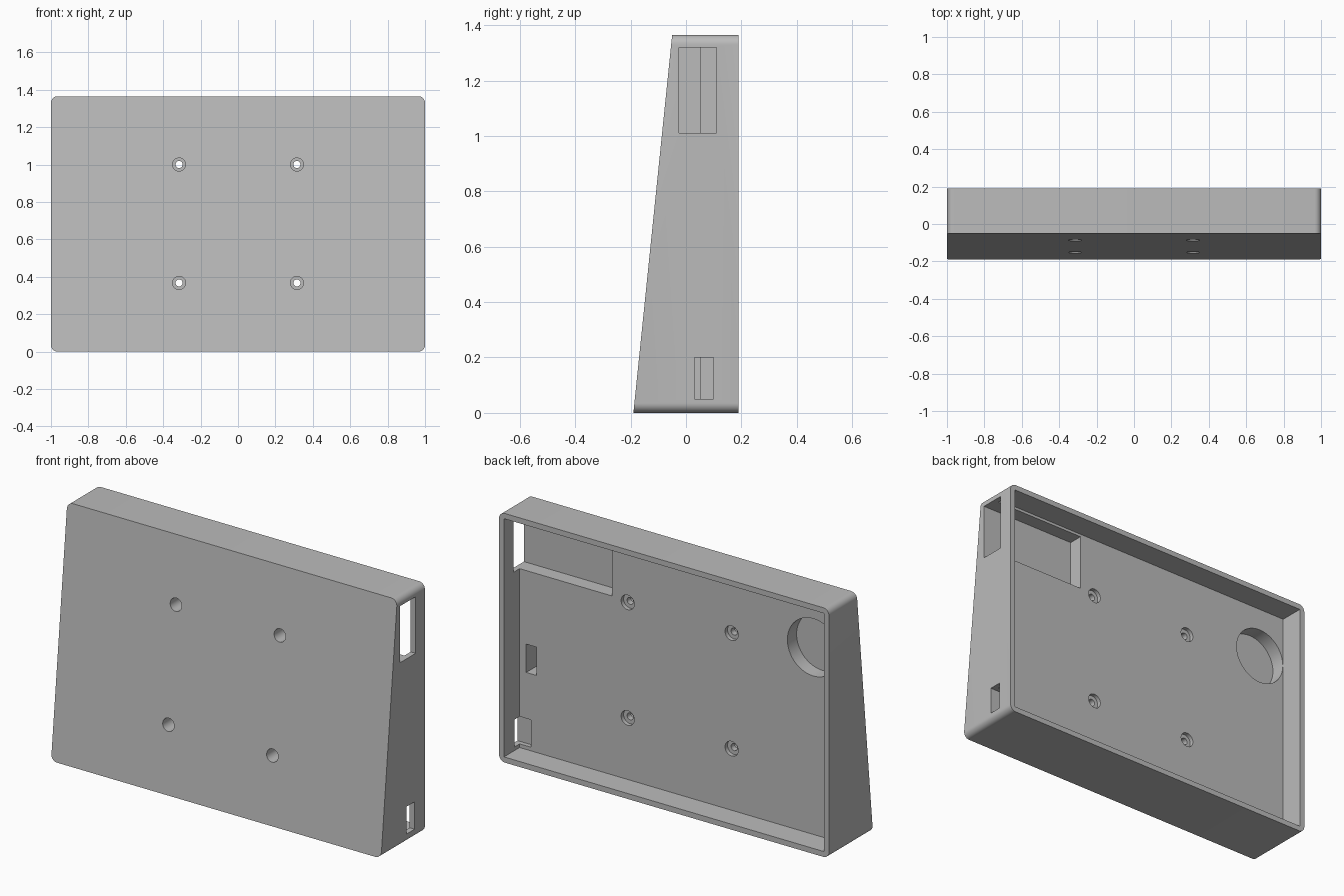
import bpy, bmesh, math
from mathutils import Matrix, Vector

cube = bpy.data.objects.get("Cube")
if cube:
    bpy.data.objects.remove(cube, do_unlink=True)

HEIGHT, BACK, FLOOR, WALL, RADIUS = 1.365, 0.19, 0.055, 0.03, 0.035
FRONT_LOW, FRONT_HIGH = -0.19, -0.05

grey = bpy.data.materials.new("plain grey")
grey.use_nodes = True
grey.diffuse_color = (0.5, 0.5, 0.5, 1)
grey.node_tree.nodes["Principled BSDF"].inputs["Base Color"].default_value = (0.5, 0.5, 0.5, 1)


def finish(name, bm):
    bmesh.ops.recalc_face_normals(bm, faces=bm.faces)
    mesh = bpy.data.meshes.new(name)
    bm.to_mesh(mesh)
    bm.free()
    obj = bpy.data.objects.new(name, mesh)
    bpy.context.collection.objects.link(obj)
    mesh.materials.append(grey)
    return obj


def box(name, x, y, z):
    bm = bmesh.new()
    size = [b - a for a, b in (x, y, z)]
    mid = Vector([(a + b) / 2 for a, b in (x, y, z)])
    bmesh.ops.create_cube(bm, size=1, matrix=Matrix.Translation(mid) @ Matrix.Diagonal((*size, 1)))
    return finish(name, bm)


def bore(name, x, z, radius, y0, y1, sides=48):
    bm = bmesh.new()
    place = Matrix.Translation((x, (y0 + y1) / 2, z)) @ Matrix.Rotation(math.pi / 2, 4, 'X')
    bmesh.ops.create_cone(bm, cap_ends=True, segments=sides, radius1=radius,
                          radius2=radius, depth=y1 - y0, matrix=place)
    return finish(name, bm)


def cut(target, cutter):
    mod = target.modifiers.new("cut", 'BOOLEAN')
    mod.operation, mod.solver, mod.object = 'DIFFERENCE', 'EXACT', cutter
    bpy.context.view_layer.objects.active = target
    bpy.ops.object.modifier_apply(modifier=mod.name)
    bpy.data.objects.remove(cutter, do_unlink=True)


# Wedge body: rounded rectangle whose front outline lies on the sloping plane
outline = []
for i, (sx, top) in enumerate([(1, 1), (-1, 1), (-1, 0), (1, 0)]):
    cx = sx * (1 - RADIUS)
    cz = HEIGHT - RADIUS if top else RADIUS
    for k in range(9):
        a = math.pi / 2 * (i + k / 8)
        outline.append((cx + RADIUS * math.cos(a), cz + RADIUS * math.sin(a)))
bm = bmesh.new()
front = [bm.verts.new((x, FRONT_LOW + (FRONT_HIGH - FRONT_LOW) * z / HEIGHT, z)) for x, z in outline]
back = [bm.verts.new((x, BACK, z)) for x, z in outline]
bm.faces.new(front)
bm.faces.new(back[::-1])
for i in range(len(outline)):
    j = (i + 1) % len(outline)
    bm.faces.new((front[i], front[j], back[j], back[i]))
case = finish("wedge_case", bm)

# Open back cavity
cut(case, box("cavity", (WALL - 1, 1 - WALL), (FLOOR, 0.3), (WALL, HEIGHT - WALL)))

# Side ports that run on as pockets in the cavity floor
cut(case, box("upper_port", (0.41, 1.1), (-0.025, 0.11), (1.01, 1.32)))
cut(case, box("lower_port", (0.9, 1.1), (0.03, 0.1), (0.05, 0.2)))

# Small deep slot and round recess in the cavity floor
cut(case, box("deep_slot", (0.867, 0.93), (-0.06, 0.1), (0.452, 0.607)))
cut(case, bore("round_recess", -0.81, 1.055, 0.157, -0.025, 0.1, 64))

# Four stepped screw holes
for x in (-0.315, 0.315):
    for z in (0.367, 1.0):
        cut(case, bore("screw_head", x, z, 0.035, -0.3, 0.0, 32))
        cut(case, bore("screw_shaft", x, z, 0.019, -0.1, 0.15, 32))
        cut(case, bore("screw_recess", x, z, 0.04, 0.033, 0.12, 32))

# Smooth rounded corners and bores, sharp edges elsewhere
bpy.ops.object.select_all(action='DESELECT')
case.select_set(True)
bpy.context.view_layer.objects.active = case
bpy.ops.object.shade_smooth_by_angle(angle=math.radians(30))
